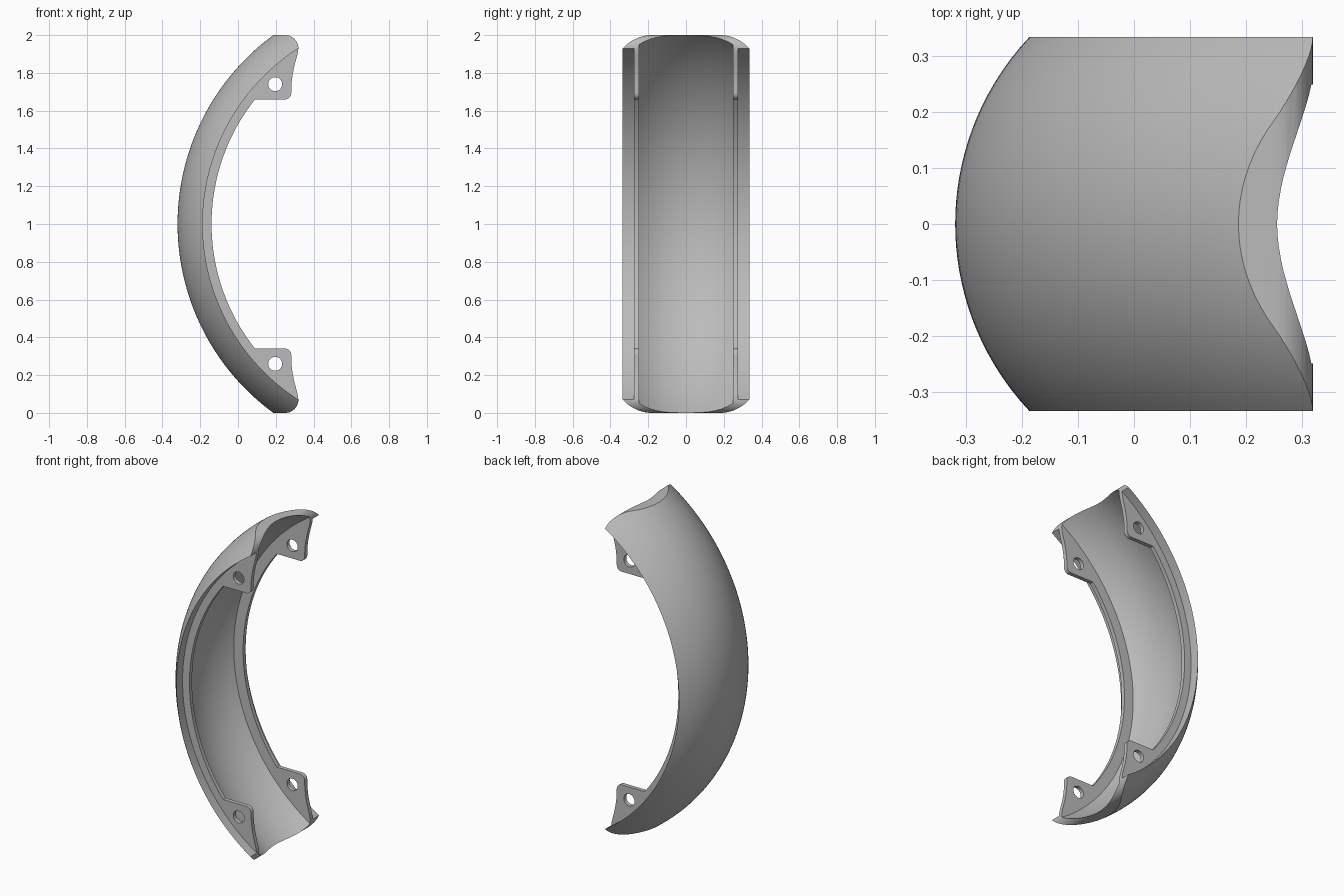
import bpy, bmesh
from math import sin, cos, radians, sqrt

cube = bpy.data.objects.get("Cube")
if cube:
    bpy.data.objects.remove(cube, do_unlink=True)

CX, CZ = 0.92, 1.0            # axis of the sweep, parallel to y
CROWN, RIM, LIP = 1.24, 1.107, 1.06
HALF, WALL = 0.335, 0.04
FL_IN, FL_OUT = 0.25, 0.275   # flange sides
DROP = CROWN - RIM
ARC = (HALF ** 2 + DROP ** 2) / (2 * DROP)   # radius of the crowned section

grey = bpy.data.materials.new("grey metal")
grey.use_nodes = True
grey.diffuse_color = (0.5, 0.5, 0.5, 1)
grey.node_tree.nodes["Principled BSDF"].inputs["Base Color"].default_value = (0.5, 0.5, 0.5, 1)


def loft(name, rings):
    """Closed solid through matching rings of points."""
    bm = bmesh.new()
    rows = [[bm.verts.new(p) for p in ring] for ring in rings]
    n = len(rows[0])
    for a, b in zip(rows, rows[1:]):
        for i in range(n):
            j = (i + 1) % n
            bm.faces.new((a[i], a[j], b[j], b[i]))
    bm.faces.new(rows[0])
    bm.faces.new(rows[-1][::-1])
    bmesh.ops.recalc_face_normals(bm, faces=bm.faces)
    mesh = bpy.data.meshes.new(name)
    bm.to_mesh(mesh)
    bm.free()
    mesh.materials.append(grey)
    obj = bpy.data.objects.new(name, mesh)
    bpy.context.collection.objects.link(obj)
    return obj


def prism(name, outline, y0, y1):
    return loft(name, [[(x, y, z) for x, z in outline] for y in (y0, y1)])


def arc(cx, cz, r, a0, a1, steps):
    angles = [radians(a0 + (a1 - a0) * i / steps) for i in range(steps + 1)]
    return [(cx + r * cos(a), cz + r * sin(a)) for a in angles]


def flip(outline):
    return [(x, 2 * CZ - z) for x, z in outline]


def combine(target, tool, operation):
    mod = target.modifiers.new(operation, 'BOOLEAN')
    mod.operation, mod.solver, mod.object = operation, 'EXACT', tool
    bpy.context.view_layer.objects.active = target
    bpy.ops.object.modifier_apply(modifier=mod.name)
    bpy.data.objects.remove(tool, do_unlink=True)


# Crowned shell with a rim and an inward flange on each side
def crown(half, r, steps):
    ys = [-half + 2 * half * i / steps for i in range(steps + 1)]
    return [(y, CROWN - ARC + sqrt(r * r - y * y)) for y in ys]


flange = [(FL_OUT, RIM), (FL_OUT, LIP), (FL_IN, LIP)]
section = crown(HALF, ARC, 32) + flange
section += crown(FL_IN, ARC - WALL, 24)[::-1]
section += [(-y, r) for y, r in reversed(flange)]
sweep = [radians(-62 + 124 * i / 96) for i in range(97)]
guard = loft("curved_guard", [[(CX - r * cos(a), y, CZ + r * sin(a)) for y, r in section]
                              for a in sweep])

# Four mounting tabs growing out of the flanges
tab = arc(CX, CZ, 1.08, 142.33, 120, 16) + [(0.4, 1.66)]
for outline in (tab, flip(tab)):
    for side in (-1, 1):
        combine(guard, prism("mounting_tab", outline, side * FL_IN, side * FL_OUT), 'UNION')

# Trim the ends and tab edges to their rounded outline
edge = [(-0.5, 2)] + arc(0.25, 1.93, 0.07, 90, 0, 10)
edge += [(0.315, 1.9), (0.306, 1.865), (0.297, 1.83), (0.289, 1.79), (0.284, 1.75), (0.282, 1.72)]
edge += arc(0.247, 1.694, 0.035, 0, -90, 8) + [(0.24, 1.6)]
combine(guard, prism("end_trim", edge + flip(edge)[::-1], -0.5, 0.5), 'INTERSECT')

# Bolt holes through both tabs at each end
hole = arc(0.197, 1.74, 0.037, 0, 348.75, 31)
for outline in (hole, flip(hole)):
    combine(guard, prism("bolt_hole", outline, -0.5, 0.5), 'DIFFERENCE')

bpy.ops.object.select_all(action='DESELECT')
guard.select_set(True)
bpy.context.view_layer.objects.active = guard
bpy.ops.object.shade_smooth_by_angle(angle=radians(25))
